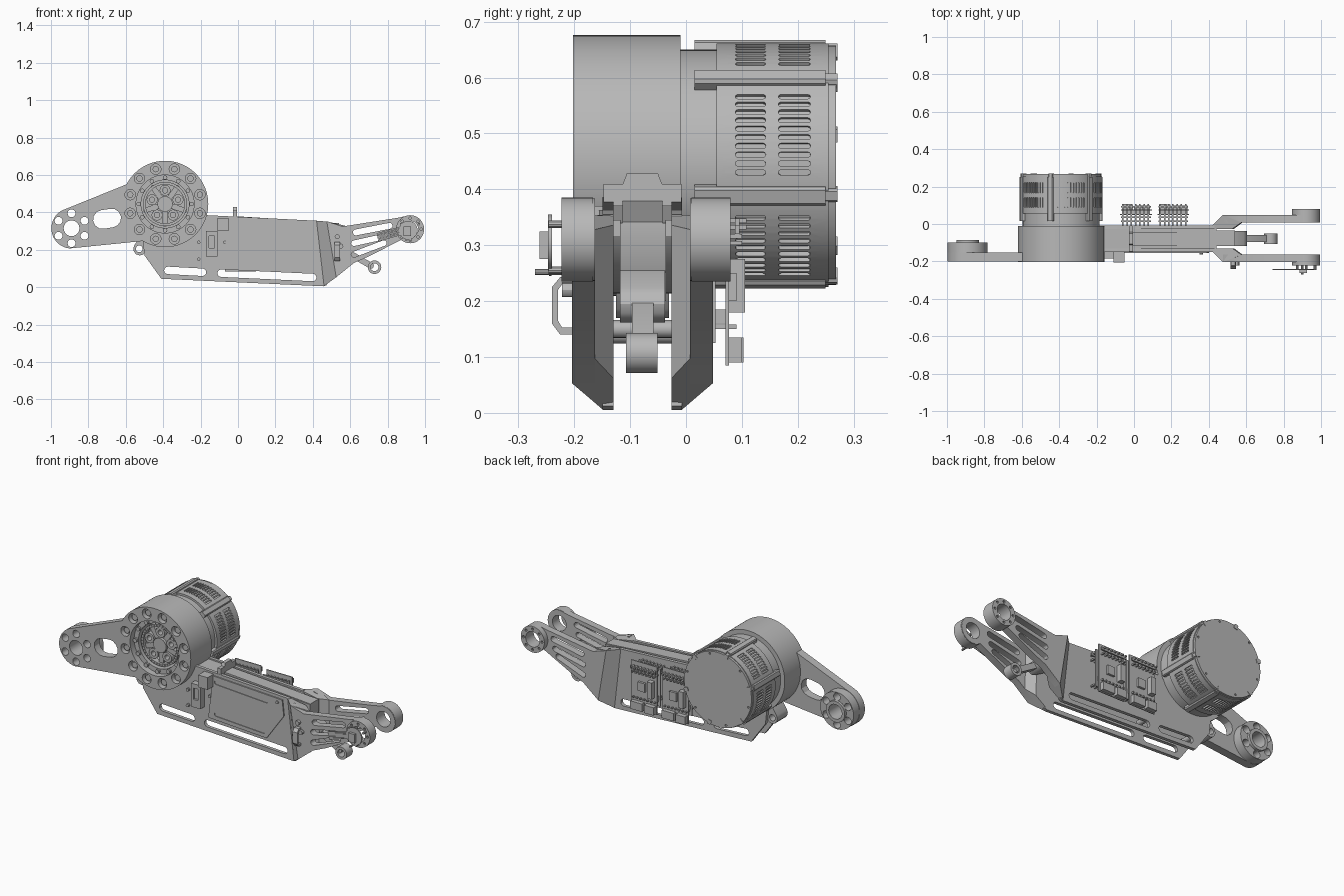
import bpy, bmesh, math
from mathutils import Vector as V

if "Cube" in bpy.data.objects:
    bpy.data.objects.remove(bpy.data.objects["Cube"])

grey = bpy.data.materials.new("machined grey")
grey.diffuse_color = (0.48, 0.48, 0.48, 1)
grey.use_nodes = True
grey.node_tree.nodes["Principled BSDF"].inputs["Base Color"].default_value = grey.diffuse_color


def solid(name, parts):
    """Closed mesh: each part is (3D points, extrusion vector or matching end points)."""
    bm = bmesh.new()
    for pts, vec in parts:
        pts = [V(p) for p in pts]
        ends = [V(p) for p in vec] if isinstance(vec, list) else [p + vec for p in pts]
        normal = sum((a.cross(b) for a, b in zip(pts, pts[1:] + pts[:1])), V())
        if normal.dot(ends[0] - pts[0]) < 0:
            pts, ends = pts[::-1], ends[::-1]
        a, b = [bm.verts.new(p) for p in pts], [bm.verts.new(p) for p in ends]
        bm.faces.new(a[::-1])
        bm.faces.new(b)
        for i in range(len(a)):
            j = (i + 1) % len(a)
            bm.faces.new((a[i], a[j], b[j], b[i]))
    me = bpy.data.meshes.new(name)
    bm.to_mesh(me)
    bm.free()
    me.materials.append(grey)
    ob = bpy.data.objects.new(name, me)
    bpy.context.collection.objects.link(ob)
    return ob


def arc(x, z, r, a0, a1, n):
    return [(x + r * math.cos(math.radians(a0 + (a1 - a0) * i / n)),
             z + r * math.sin(math.radians(a0 + (a1 - a0) * i / n))) for i in range(n + 1)]


def circ(x, z, r, n=32, start=0):
    return arc(x, z, r, start, start + 360, n)[:-1]


def rect(x0, z0, x1, z1):
    return [(x0, z0), (x1, z0), (x1, z1), (x0, z1)]


def slot(x0, z0, x1, z1, r, n=6):
    a = math.degrees(math.atan2(z1 - z0, x1 - x0))
    return arc(x1, z1, r, a - 90, a + 90, n) + arc(x0, z0, r, a + 90, a + 270, n)


def py(poly, y0, y1):
    """XZ polygon swept from y0 to y1."""
    return ([(x, y0, z) for x, z in poly], V((0, y1 - y0, 0)))


def cut(ob, parts):
    whole = ob.data.copy()
    cutter = solid("cutter", parts)
    m = ob.modifiers.new("cut", "BOOLEAN")
    m.operation, m.object, m.solver = "DIFFERENCE", cutter, "EXACT"
    bpy.context.view_layer.objects.active = ob
    bpy.ops.object.modifier_apply(modifier="cut")
    bpy.data.objects.remove(cutter)
    if not ob.data.polygons:
        ob.data = whole


CX, CZ = -0.39, 0.445       # main drive axis
EX, EZ = 0.92, 0.31         # far joint axis
MID = -0.078                # centre plane of the frame

# gearbox housing with bore and counterbored bolt circle
housing = solid("gearbox_housing", [py(circ(CX, CZ, 0.231, 96), -0.202, -0.01)])
bolts = circ(CX, CZ, 0.193, 12, 15)
cut(housing, [py(circ(CX, CZ, 0.155, 64), -0.25, -0.05)] +
    [py(circ(x, z, 0.028, 20), -0.25, -0.17) for x, z in bolts])
solid("housing_bolts", [py(circ(x, z, 0.017, 12), -0.188, -0.165) for x, z in bolts])

# gear train inside the bore
ring = solid("ring_gear", [py(circ(CX, CZ, 0.156, 64), -0.165, -0.05)])
cut(ring, [py(circ(CX, CZ, 0.128, 64), -0.25, -0.04)])
solid("ring_lugs", [py(circ(x, z, 0.012, 10), -0.18, -0.16) for x, z in circ(CX, CZ, 0.141, 12)])
rim = solid("carrier_rim", [py(circ(CX, CZ, 0.118, 64), -0.155, -0.12)])
cut(rim, [py(circ(CX, CZ, 0.104, 48), -0.2, 0)] +
    [py(circ(x, z, 0.003, 6), -0.2, -0.148) for x, z in circ(CX, CZ, 0.111, 40)])
solid("carrier_spokes", [py(slot(CX, CZ, x, z, 0.014), -0.14, -0.11) for x, z in circ(CX, CZ, 0.108, 5, 54)])
planets = circ(CX, CZ, 0.073, 5, 18)
gears = solid("planet_gears", [py(circ(x, z, 0.029, 24), -0.15, -0.05) for x, z in planets])
cut(gears, [py(circ(x, z, 0.014, 16), -0.2, -0.1) for x, z in planets])
solid("sun_hub", [py(circ(CX, CZ, 0.041), -0.155, -0.05)])

# motor can with rows of vent slots
solid("motor_neck", [py(circ(CX, CZ, 0.205, 96), -0.02, 0.06)])
motor = solid("motor_can", [py(circ(CX, CZ - 0.002, 0.218, 96), 0.055, 0.255)])
vents, ribs = [], []
for k in range(6):
    for j in range(10):
        a = math.radians(15 + 60 * k + (j - 4.5) * 4.2)
        rad, tan = V((math.cos(a), 0, math.sin(a))), V((-math.sin(a), 0, math.cos(a)))
        for y0, y1 in ((0.093, 0.138), (0.17, 0.218)):
            pts = [V((CX, u, CZ)) + rad * 0.21 + tan * v for u, v in slot(y0, 0, y1, 0, 0.0048, 4)]
            vents.append((pts, rad * 0.04))
    a = math.radians(45 + 60 * k)
    rad, tan = V((math.cos(a), 0, math.sin(a))), V((-math.sin(a), 0, math.cos(a)))
    for w, r, y0, y1 in ((0.017, 0.227, 0.015, 0.25), (0.012, 0.221, 0.24, 0.271)):
        prof = [(-w, 0.195), (w, 0.195), (w, r - 0.006), (w * 0.7, r), (-w * 0.7, r), (-w, r - 0.006)]
        ribs.append(([V((CX, y0, CZ)) + tan * t + rad * h for t, h in prof], V((0, y1 - y0, 0))))
cut(motor, vents)
solid("motor_ribs", ribs)
back = solid("motor_end_cap", [py(circ(CX, CZ - 0.002, 0.214, 96), 0.25, 0.268)])
cut(back, [py(circ(x, z, 0.006, 10), 0.262, 0.28) for x, z in circ(CX, CZ, 0.2, 12, 15)])

# tapered output arm on the left with its bolted joint
AX, AZ = -0.89, 0.315
arm = solid("output_arm", [py(arc(AX, AZ, 0.108, 108, 265, 24) + arc(CX, CZ, 0.228, 240, 152, 16), -0.2, -0.153)])
joint = solid("arm_joint_boss", [py(circ(AX, AZ, 0.106, 48), -0.154, -0.1)])
collar = solid("arm_joint_collar", [py(circ(AX, AZ, 0.06, 40), -0.101, -0.085)])
holes = [py(circ(AX, AZ, 0.042), -0.3, 0.1)]
holes += [py(circ(x, z, 0.021, 20), -0.3, 0.1) for x, z in circ(AX, AZ, 0.08, 6, 30)]
cut(arm, holes + [py(slot(-0.725, 0.362, -0.675, 0.37, 0.05), -0.3, 0.1)])
cut(joint, holes)
cut(collar, holes[:1])

# twin side frames mirrored about MID: thin web plate, flared bend, offset fork arm
web = arc(CX, CZ, 0.2, 232, 338, 16) + [(-0.165, 0.385), (0.43, 0.355), (0.475, 0.012), (0.46, 0.005),
                                        (-0.41, 0.045), (-0.5, 0.17)]
fork = [(0.475, 0.352), (0.56, 0.325), (0.86, 0.372)] + arc(EX, EZ, 0.074, 105, -130, 20) + [
    (0.70, 0.165), (0.62, 0.13), (0.525, 0.053)]
# flare corners: distance from MID, then x and z at the bottom and at the top
flare = [(0.052, 0.455, 0.006, 0.42, 0.354), (0.052, 0.535, 0.062, 0.525, 0.336),
         (0.086, 0.58, 0.098, 0.575, 0.328), (0.126, 0.525, 0.053, 0.475, 0.352),
         (0.071, 0.46, 0.006, 0.42, 0.354)]
web_slots = [(-0.375, 0.09, -0.19, 0.08, 0.02), (-0.09, 0.075, 0.40, 0.052, 0.02)]
fork_slots = [(0.63, 0.293, 0.81, 0.328, 0.016), (0.62, 0.235, 0.80, 0.275, 0.015),
              (0.62, 0.175, 0.78, 0.236, 0.015)]
bore = [py(circ(EX, EZ, 0.044), -0.4, 0.3)]
for s, label in ((-1, "front"), (1, "rear")):
    plate = solid(label + "_side_plate", [py(web, MID + s * 0.052, MID + s * 0.071)])
    cut(plate, [py(slot(*w), MID + s * 0.01, MID + s * 0.2) for w in web_slots])
    solid(label + "_flare", [([(x0, MID + s * d, z0) for d, x0, z0, x1, z1 in flare],
                              [(x1, MID + s * d, z1) for d, x0, z0, x1, z1 in flare])])
    tine = solid(label + "_fork_arm", [py(fork, MID + s * 0.085, MID + s * 0.126)])
    cut(tine, [py(slot(*w), MID + s * 0.01, MID + s * 0.2) for w in fork_slots] + bore)
    boss = solid(label + "_joint_boss", [py(circ(EX, EZ, 0.075, 48), MID + s * 0.088,
                                            MID + s * (0.145 if s < 0 else 0.158))])
    cut(boss, bore + [py(circ(x, z, 0.007, 10), MID + s * 0.12, MID + s * 0.2)
                      for x, z in circ(EX, EZ, 0.059, 8)])

# drive unit and covers between the side frames
solid("inner_drive_body", [py([(-0.2, 0.21), (0.5, 0.2), (0.54, 0.27), (0.54, 0.34), (-0.15, 0.375)], -0.118, -0.036)])
solid("top_bridge", [py([(-0.17, 0.345), (0.44, 0.315), (0.44, 0.345), (-0.17, 0.378)], -0.132, -0.024)])
solid("top_cover", [py([(-0.02, 0.36), (0.54, 0.325), (0.54, 0.342), (0.3, 0.36), (-0.02, 0.38)], -0.114, -0.042)])
solid("cable_clip", [([(-0.028, MID + u, z) for u, z in
                       [(-0.07, 0.37), (0.07, 0.37), (0.07, 0.41), (0.035, 0.41), (0.028, 0.428),
                        (-0.028, 0.428), (-0.035, 0.41), (-0.07, 0.41)]], V((0.022, 0, 0)))])

# pushrod with eyelet end
solid("pushrod", [py(slot(0.54, 0.215, 0.71, 0.115, 0.016), -0.097, -0.058),
                  py(slot(0.50, 0.235, 0.57, 0.195, 0.033), -0.118, -0.038)])
eye = solid("pushrod_eyelet", [py(circ(0.73, 0.107, 0.036), -0.107, -0.051)])
cut(eye, [py(circ(0.73, 0.107, 0.021, 24), -0.2, 0.1)])

# mounting lug and spacers
lug = solid("gearbox_lug", [py(slot(-0.525, 0.205, -0.49, 0.26, 0.035), -0.125, -0.03)])
cut(lug, [py(circ(-0.528, 0.205, 0.018, 20), -0.3, 0.2)])
solid("web_spacers", [py(circ(x, z, 0.016, 16), -0.14, -0.02) for x, z in ((-0.42, 0.14), (-0.14, 0.15))])

# front service panel, its long slots and the side connector
panel = solid("front_panel", [py([(-0.08, 0.115), (0.29, 0.095), (0.40, 0.25), (0.39, 0.34), (-0.05, 0.362)], -0.156, -0.147)])
cut(panel, [py(slot(-0.03, 0.328, 0.29, 0.308, 0.011), -0.2, -0.152),
            py(slot(-0.03, 0.145, 0.27, 0.128, 0.011), -0.2, -0.152)])
conn = solid("side_connector", [py(rect(-0.17, 0.165, -0.11, 0.30), -0.185, -0.147),
                                py(rect(-0.11, 0.3, -0.05, 0.37), -0.205, -0.147)])
cut(conn, [py(rect(-0.155, 0.21, -0.125, 0.275), -0.2, -0.172)])
solid("panel_screws", [py(circ(x, z, 0.009, 10), -0.162, -0.147) for x, z in
                       ((-0.21, 0.24), (-0.21, 0.15), (-0.07, 0.31), (-0.07, 0.24), (0.36, 0.32))])

# cable guard loop on the front flare
guard = [(-0.2, 0.14), (-0.225, 0.14), (-0.24, 0.16), (-0.24, 0.225), (-0.225, 0.243), (-0.2, 0.243),
         (-0.2, 0.23), (-0.222, 0.23), (-0.229, 0.22), (-0.229, 0.165), (-0.222, 0.153), (-0.2, 0.153)]
solid("cable_guard", [([(0.515, y, z) for y, z in guard], V((0.03, 0, 0)))])
solid("guard_screws", [py(circ(x, z, 0.013, 12), -0.222, -0.2) for x, z in ((0.53, 0.27), (0.55, 0.22))])

# joint encoder with ribbon cable
solid("encoder_board", [py(circ(EX - 0.01, EZ - 0.005, 0.05, 24), -0.247, -0.24),
                        py(rect(0.885, 0.275, 0.925, 0.325), -0.262, -0.246)])
solid("encoder_posts", [py(circ(x, z, 0.007, 10), -0.246, -0.2) for x, z in circ(EX, EZ, 0.055, 3, 30)])
solid("encoder_pin", [py(circ(0.9, 0.252, 0.006, 10), -0.27, -0.2)])
solid("ribbon_cable", [py(slot(0.745 + dx * 0.2, 0.285 - dx, 0.875 + dx * 0.2, 0.322 - dx, 0.004, 3), -0.245, -0.241)
                       for dx in (0, 0.009, 0.018, 0.027, 0.036)])

# two circuit board stacks on the rear frame
for i, (x0, top) in enumerate(((-0.075, 0.372), (0.125, 0.36))):
    x1 = x0 + 0.17
    solid("circuit_boards_%d" % i, [py(rect(x0, 0.125, x1, top - 0.02), 0.047, 0.053),
                                    py(rect(x0 + 0.005, 0.085, x1, top), 0.071, 0.077)])
    solid("board_components_%d" % i, [
        py(rect(x0 + 0.01, 0.09, x0 + 0.07, 0.135), 0.076, 0.103), py(rect(x0 + 0.085, 0.09, x1 - 0.01, 0.135), 0.076, 0.1),
        py(rect(x0 + 0.02, 0.18, x0 + 0.05, 0.275), 0.076, 0.106), py(rect(x0 + 0.075, 0.2, x0 + 0.12, 0.25), 0.076, 0.09),
        py(rect(x0 + 0.01, 0.16, x0 + 0.16, 0.185), 0.052, 0.072)])
    solid("board_pins_%d" % i, [py(rect(x, z, x + 0.008, z + 0.008), -0.01, y) for k in range(7)
          for x in (x0 + 0.012 + k * 0.0225,) for z, y in ((top - 0.032, 0.108), (top - 0.06, 0.1), (0.15, 0.09))])
    solid("pin_strips_%d" % i, [py(rect(x0 + 0.005, top - 0.04, x1 - 0.005, top - 0.024), y, y + 0.008)
                                for y in (0.01, 0.032, 0.088)])

# smooth the round walls, keep edges crisp
for ob in bpy.context.scene.objects:
    ob.select_set(True)
bpy.context.view_layer.objects.active = housing
bpy.ops.object.shade_smooth_by_angle(angle=math.radians(30))
